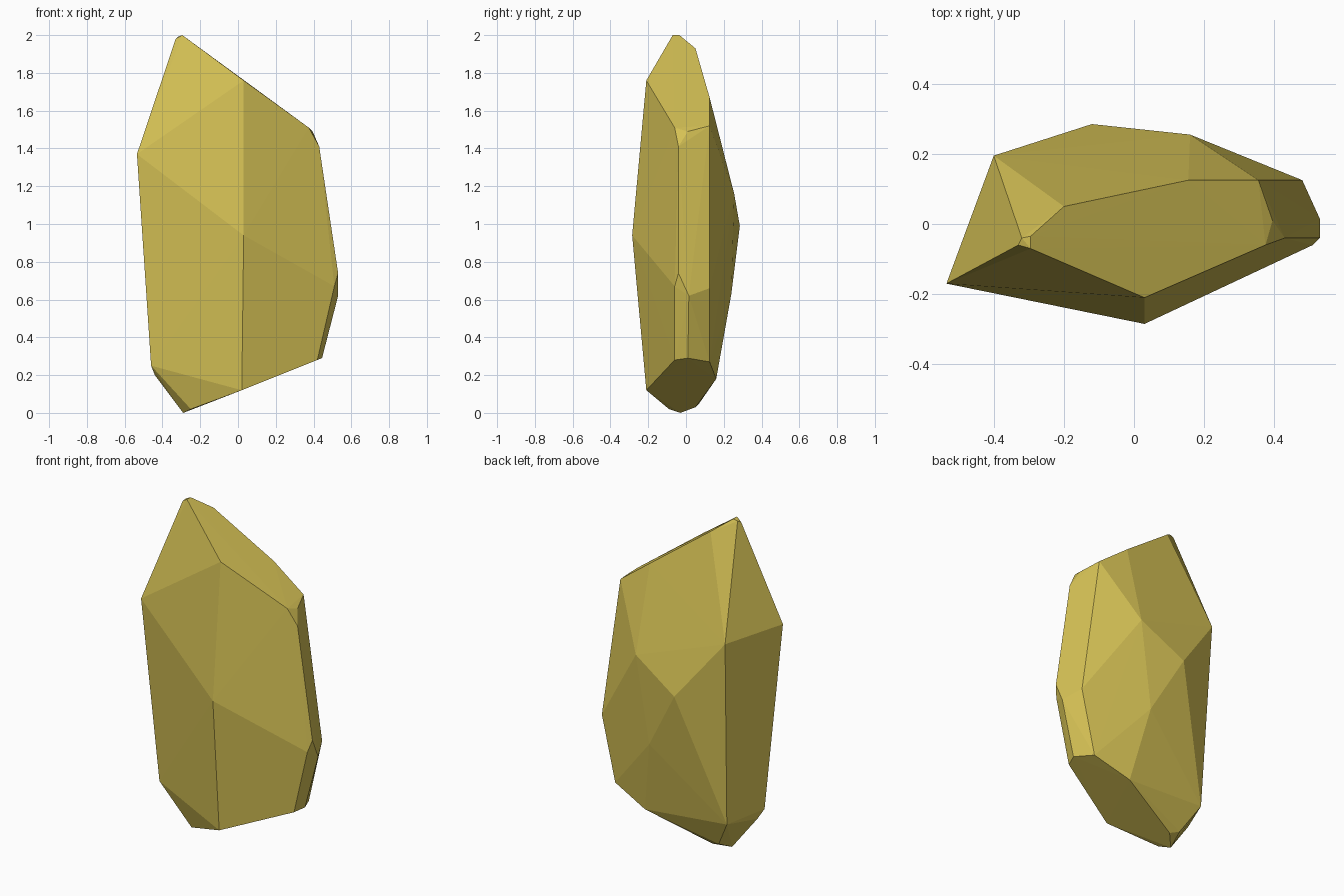
import bpy
import bmesh

# Remove only the default object
default_cube = bpy.data.objects.get("Cube")
if default_cube:
    bpy.data.objects.remove(default_cube, do_unlink=True)


def flat_material(name, colour):
    """One plain colour for viewport and render."""
    material = bpy.data.materials.new(name)
    material.use_nodes = True
    material.diffuse_color = colour
    shader = material.node_tree.nodes["Principled BSDF"]
    shader.inputs["Base Color"].default_value = colour
    shader.inputs["Roughness"].default_value = 0.8
    return material


def faceted_stone(name, corner_groups, material):
    """Chiselled solid: convex skin around corner points, flat shaded."""
    bm = bmesh.new()
    for group in corner_groups:
        for corner in group:
            bm.verts.new(corner)
    hull = bmesh.ops.convex_hull(bm, input=bm.verts[:])
    unused = {v for v in hull["geom_interior"] + hull["geom_unused"]
              if isinstance(v, bmesh.types.BMVert) and v.is_valid}
    bmesh.ops.delete(bm, geom=list(unused), context="VERTS")
    bmesh.ops.recalc_face_normals(bm, faces=bm.faces[:])
    mesh = bpy.data.meshes.new(name)
    bm.to_mesh(mesh)
    bm.free()
    for polygon in mesh.polygons:
        polygon.use_smooth = False
    mesh.materials.append(material)
    stone = bpy.data.objects.new(name, mesh)
    bpy.context.scene.collection.objects.link(stone)
    return stone


# Pointed tip and the slanted cut running down from it
tip = [(-0.33, -0.06, 1.98), (-0.295, -0.07, 2.0),
       (-0.295, -0.035, 2.0), (-0.32, -0.04, 1.99)]
slanted_top = [(-0.2, 0.05, 1.93), (0.03, -0.21, 1.76),
               (0.155, 0.125, 1.67), (0.355, 0.125, 1.52)]

# Broad front ridge and the left shoulder
front_ridge = [(0.03, -0.285, 0.94), (0.02, -0.21, 0.12)]
left_shoulder = [(-0.535, -0.17, 1.37), (-0.4, 0.195, 1.35)]

# Narrow chamfered side
side_upper = [(0.375, -0.06, 1.51), (0.43, -0.04, 1.41), (0.395, 0.01, 1.49)]
side_middle = [(0.53, -0.04, 0.74), (0.51, -0.06, 0.67),
               (0.53, 0.015, 0.62), (0.48, 0.125, 0.66)]
side_lower = [(0.42, -0.06, 0.28), (0.445, 0.01, 0.29), (0.39, 0.125, 0.27)]

# Bulging back
back = [(-0.12, 0.285, 0.99), (0.16, 0.255, 1.16), (0.08, 0.24, 0.63)]

# Slanted base and its chipped left corner
base = [(-0.29, -0.03, 0), (-0.25, -0.09, 0.02),
        (-0.215, 0.05, 0.03), (0.165, 0.16, 0.18)]
base_chip = [(-0.46, -0.1, 0.25), (-0.44, -0.06, 0.2),
             (-0.37, 0.135, 0.22), (-0.27, 0.07, 0.05)]

ochre = flat_material("ochre_stone", (0.66, 0.53, 0.09, 1))
faceted_stone("rock", [tip, slanted_top, front_ridge, left_shoulder,
                       side_upper, side_middle, side_lower,
                       back, base, base_chip], ochre)
